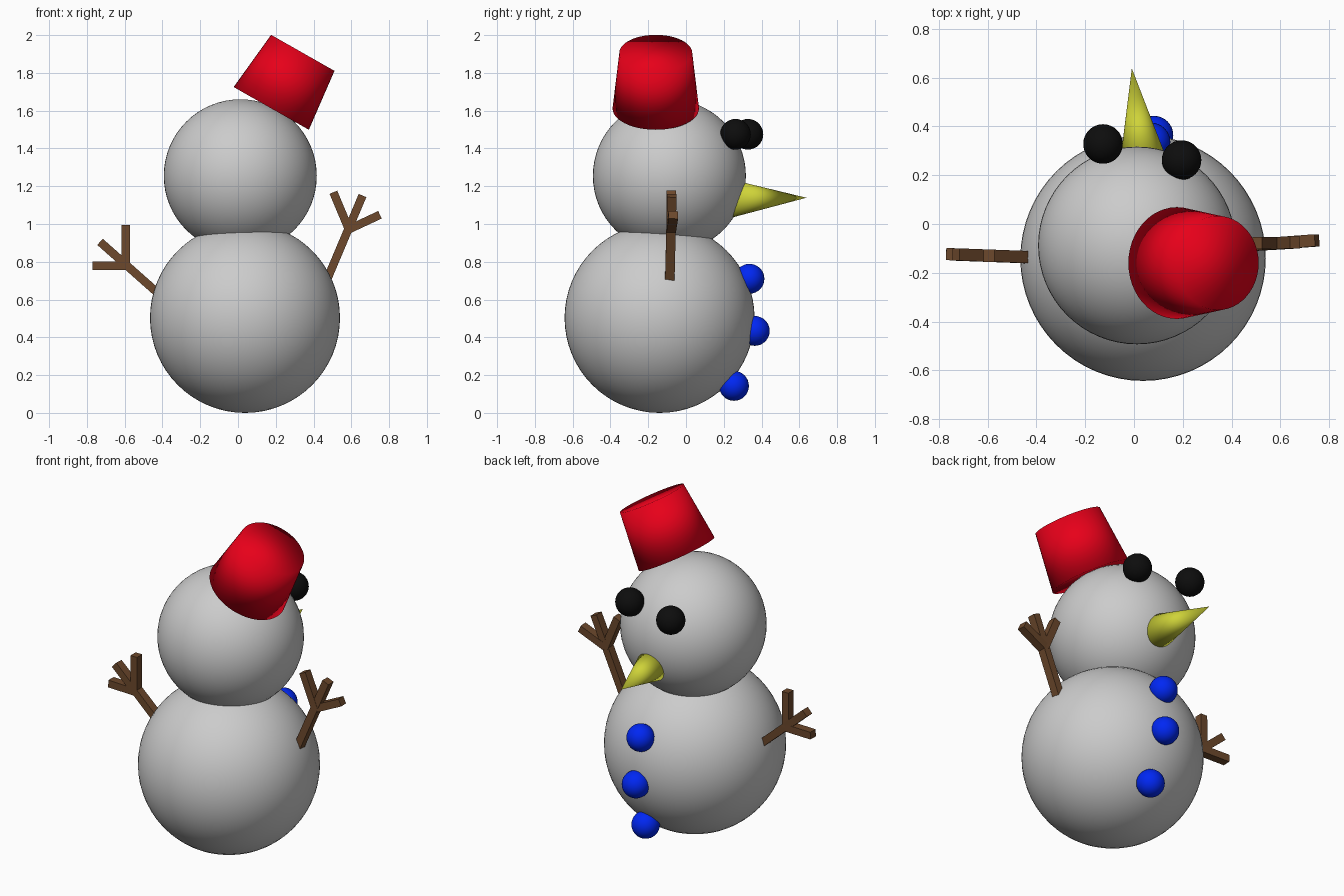
import bpy, bmesh
from mathutils import Vector, Matrix

if "Cube" in bpy.data.objects:
    bpy.data.objects.remove(bpy.data.objects["Cube"])


def material(name, rgb):
    m = bpy.data.materials.new(name)
    m.diffuse_color = (*rgb, 1)
    m.use_nodes = True
    m.node_tree.nodes["Principled BSDF"].inputs["Base Color"].default_value = m.diffuse_color
    return m


RED = material("red", (0.8, 0.0, 0.01))
BLUE = material("blue", (0.0, 0.02, 0.9))
BLACK = material("black", (0.004, 0.004, 0.004))
YELLOW = material("yellow", (0.62, 0.65, 0.04))
BROWN = material("brown", (0.15, 0.065, 0.025))


def finish(name, mat, smooth):
    ob = bpy.context.object
    ob.name = name
    if mat:
        ob.data.materials.append(mat)
    if smooth:
        bpy.ops.object.shade_smooth()
    return ob


def ball(name, centre, radius, mat=None, segments=32):
    bpy.ops.mesh.primitive_uv_sphere_add(segments=segments, ring_count=segments // 2,
                                         radius=radius, location=centre)
    return finish(name, mat, True)


def taper(name, base, tip, r_base, r_tip, mat):
    """Cone or frustum running from base to tip."""
    base, tip = Vector(base), Vector(tip)
    axis = tip - base
    bpy.ops.mesh.primitive_cone_add(vertices=48, radius1=r_base, radius2=r_tip,
                                    depth=axis.length, location=(base + tip) / 2,
                                    rotation=axis.to_track_quat('Z', 'Y').to_euler())
    return finish(name, mat, True)


def arm(name, bars, width=0.044, depth=0.05):
    """Square sticks, each from one point to another, as one mesh."""
    bm = bmesh.new()
    for p, q in bars:
        p, q = Vector(p), Vector(q)
        z = (q - p).normalized()
        x = Vector((0, 1, 0)).cross(z).normalized()
        y = z.cross(x)
        rot = Matrix((x, y, z)).transposed().to_4x4()
        size = Matrix.Diagonal((width, depth, (q - p).length, 1))
        bmesh.ops.create_cube(bm, size=1, matrix=Matrix.Translation((p + q) / 2) @ rot @ size)
    mesh = bpy.data.meshes.new(name)
    bm.to_mesh(mesh)
    bm.free()
    mesh.materials.append(BROWN)
    ob = bpy.data.objects.new(name, mesh)
    bpy.context.collection.objects.link(ob)


# Snowballs
ball("body", (0.037, -0.14, 0.503), 0.503, segments=64)
ball("head", (0.012, -0.088, 1.255), 0.405, segments=64)

# Eyes
ball("eye_left", (-0.127, 0.328, 1.475), 0.081, BLACK)
ball("eye_right", (0.195, 0.262, 1.475), 0.081, BLACK)

# Buttons down the body
for i, c in enumerate([(0.07, 0.336, 0.71), (0.082, 0.364, 0.434), (0.094, 0.254, 0.143)]):
    ball(f"button_{i + 1}", c, 0.079, BLUE)

# Nose and tilted bucket hat
taper("nose", (0.045, 0.2, 1.134), (-0.009, 0.638, 1.139), 0.111, 0, YELLOW)
taper("hat", (0.176, -0.16, 1.612), (0.343, -0.16, 1.906), 0.229, 0.193, RED)

# Arms: one long stick with two side fingers at the fork
fork = (-0.595, -0.13, 0.778)
arm("left_arm", [((-0.38, -0.138, 0.595), (-0.73, -0.125, 0.905)),
                 (fork, (-0.594, -0.13, 0.995)),
                 (fork, (-0.77, -0.123, 0.779))])
fork = (0.587, -0.079, 0.972)
arm("right_arm", [((0.45, -0.087, 0.655), (0.659, -0.075, 1.15)),
                  (fork, (0.505, -0.078, 1.168)),
                  (fork, (0.75, -0.067, 1.048))])
